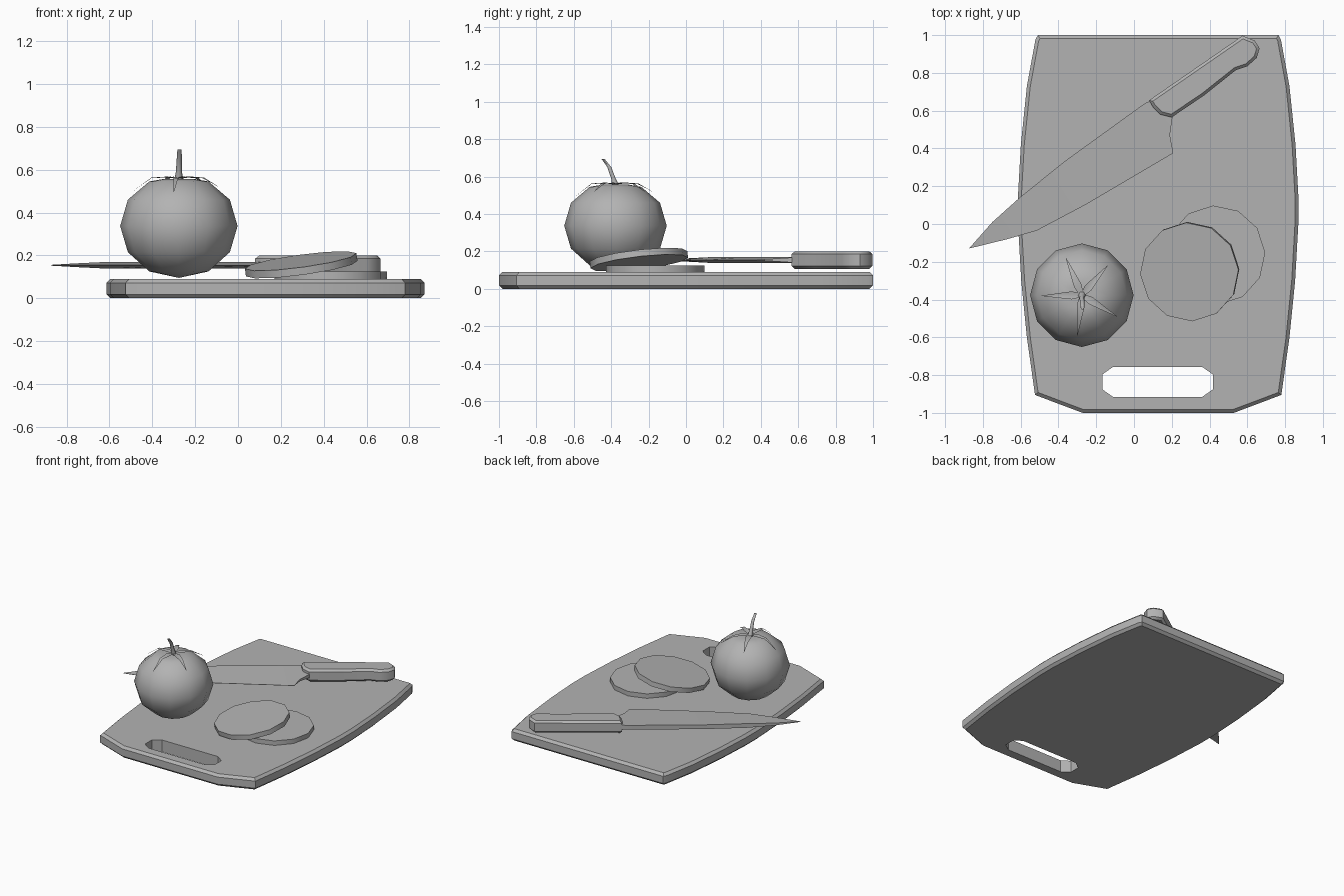
import bpy, bmesh, math
from mathutils import Vector, Matrix

if "Cube" in bpy.data.objects:
    bpy.data.objects.remove(bpy.data.objects["Cube"])

# Shared mid-grey surface
grey = bpy.data.materials.new("mid_grey")
grey.diffuse_color = (0.45, 0.45, 0.45, 1)
grey.use_nodes = True
grey.node_tree.nodes["Principled BSDF"].inputs["Base Color"].default_value = grey.diffuse_color


def finish(name, bm, smooth=None):
    bmesh.ops.recalc_face_normals(bm, faces=bm.faces)
    me = bpy.data.meshes.new(name)
    bm.to_mesh(me)
    bm.free()
    me.materials.append(grey)
    ob = bpy.data.objects.new(name, me)
    bpy.context.collection.objects.link(ob)
    bpy.ops.object.select_all(action='DESELECT')
    ob.select_set(True)
    bpy.context.view_layer.objects.active = ob
    if smooth:
        bpy.ops.object.shade_smooth_by_angle(angle=math.radians(smooth))
    return ob


def prism(name, outline, z0, z1, bevel=0, smooth=None):
    bm = bmesh.new()
    base = bm.faces.new([bm.verts.new((x, y, z0)) for x, y in outline])
    ext = bmesh.ops.extrude_face_region(bm, geom=[base], use_keep_orig=True)
    top = [g for g in ext['geom'] if isinstance(g, bmesh.types.BMVert)]
    bmesh.ops.translate(bm, verts=top, vec=(0, 0, z1 - z0))
    bmesh.ops.recalc_face_normals(bm, faces=bm.faces)
    if bevel:
        rims = [e for e in bm.edges if abs(e.verts[0].co.z - e.verts[1].co.z) < 1e-5]
        bmesh.ops.bevel(bm, geom=rims, offset=bevel, segments=1, affect='EDGES', clamp_overlap=True)
    return finish(name, bm, smooth)


def loft(bm, rings, caps=True):
    rows = [[bm.verts.new(p) for p in r] for r in rings]
    for a, b in zip(rows, rows[1:]):
        n = len(a)
        for i in range(n):
            j = (i + 1) % n
            bm.faces.new((a[i], a[j], b[j], b[i]))
    if caps:
        bm.faces.new(rows[0])
        bm.faces.new(rows[-1])
    bmesh.ops.remove_doubles(bm, verts=bm.verts, dist=1e-4)


# Cutting board: half outline mirrored about x = 0.128, with a handle slot
half = [(0.40, -1.0), (0.652, -0.905), (0.695, -0.6), (0.725, -0.3), (0.742, 0.0), (0.742, 0.15),
        (0.727, 0.42), (0.695, 0.73), (0.65, 0.975), (0.637, 1.0)]
outline = [(0.128 + x, y) for x, y in half] + [(0.128 - x, y) for x, y in reversed(half)]
board = prism("cutting_board", outline, 0, 0.09, 0.018, 30)
corner = ((0.292, 0.04), (0.235, 0.08))
slot = []
for sx, sy in ((1, 1), (-1, 1), (-1, -1), (1, -1)):
    pts = corner if sx * sy > 0 else corner[::-1]
    slot += [(0.125 + sx * x, -0.836 + sy * y) for x, y in pts]
cutter = prism("slot_cutter", slot, -0.1, 0.2)
cutter.hide_render = True
bpy.context.view_layer.objects.active = board
mod = board.modifiers.new("slot", 'BOOLEAN')
mod.operation = 'DIFFERENCE'
mod.solver = 'EXACT'
mod.object = cutter
# the cut goes before the smoothing settings are evaluated
bpy.ops.object.modifier_apply(modifier=mod.name)
bpy.data.objects.remove(cutter)
board.select_set(True)
bpy.ops.object.shade_smooth_by_angle(angle=math.radians(30))

# Tomato body
C = Vector((-0.276, -0.377, 0))
bm = bmesh.new()
profile = [(0, .095), (.138, .125), (.238, .215), (.274, .337), (.238, .46), (.138, .545), (.07, .557), (0, .55)]
loft(bm, [[C + Vector((r * math.cos(k * math.pi / 6), r * math.sin(k * math.pi / 6), z))
           for k in range(12)] for r, z in profile], caps=False)
finish("tomato", bm, 60)

# Calyx leaves: thin arched blades pointing at each tip
bm = bmesh.new()
for tx, ty, tz in [(-.36, -.18, .52), (-.14, -.22, .52), (-.09, -.49, .52), (-.30, -.59, .495), (-.49, -.38, .50)]:
    d = Vector((tx, ty, 0)) - C
    d.z = 0
    side = Vector((-d.y, d.x, 0)).normalized()
    prev = None
    for t, w, z in [(0.06, .012, .561), (.25, .021, .568), (.6, .012, .563), (1, .001, tz)]:
        p = C + d * t + Vector((0, 0, z))
        row = [bm.verts.new(p + side * w), bm.verts.new(p - Vector((0, 0, .2 * w))), bm.verts.new(p - side * w)]
        if prev:
            for i in range(2):
                bm.faces.new((prev[i], prev[i + 1], row[i + 1], row[i]))
        prev = row
finish("calyx", bm, 60)

# Bent stem
bm = bmesh.new()
loft(bm, [[(C.x + dx + r * math.cos(a), y + r * math.sin(a), z)
           for a in (k * math.pi / 3 for k in range(6))]
          for r, dx, y, z in [(.022, 0, -.375, .55), (.014, 0, -.388, .59), (.012, .002, -.41, .65), (.010, .003, -.443, .694)]])
finish("stem", bm, 65)

# Tomato slices, the upper one leaning on the lower one
for name, loc, thick, gx, gy in [("lower_slice", (.432, -.165, .107), .034, 0, 0),
                                 ("upper_slice", (.295, -.252, .156), .036, .135, .115)]:
    bm = bmesh.new()
    bmesh.ops.create_cone(bm, cap_ends=True, segments=12, radius1=.263, radius2=.263, depth=thick,
                          matrix=Matrix.Rotation(math.radians(3), 4, 'Z'))
    tilt = Vector((0, 0, 1)).rotation_difference(Vector((-gx, -gy, 1))).to_matrix().to_4x4()
    bm.transform(Matrix.Translation(loc) @ tilt)
    finish(name, bm, 40)

# Knife blade: wedge sections from thick spine to thin edge
bm = bmesh.new()
sections = []
for sx, sy, ts, ex, ey, te in [(-.872, -.128, .002, -.87, -.129, .001), (-.75, .01, .009, -.67, -.08, .001),
                               (-.605, .14, .016, -.515, -.035, .001), (-.37, .33, .016, -.26, .10, .001),
                               (.02, .612, .016, .208, .375, .001), (.06, .64, .016, .19, .47, .007),
                               (.13, .67, .016, .205, .577, .014)]:
    z = .154
    sections.append([(sx, sy, z + ts), (sx, sy, z - ts), (ex, ey, z - te), (ex, ey, z + te)])
loft(bm, sections)
finish("knife_blade", bm, 30)

# Knife handle
grip = [(.08, .655), (.10, .62), (.14, .58), (.20, .565), (.37, .68), (.54, .815), (.60, .835),
        (.65, .88), (.665, .93), (.64, .97), (.575, .997)]
prism("knife_handle", grip, .107, .2, .015, 40)
